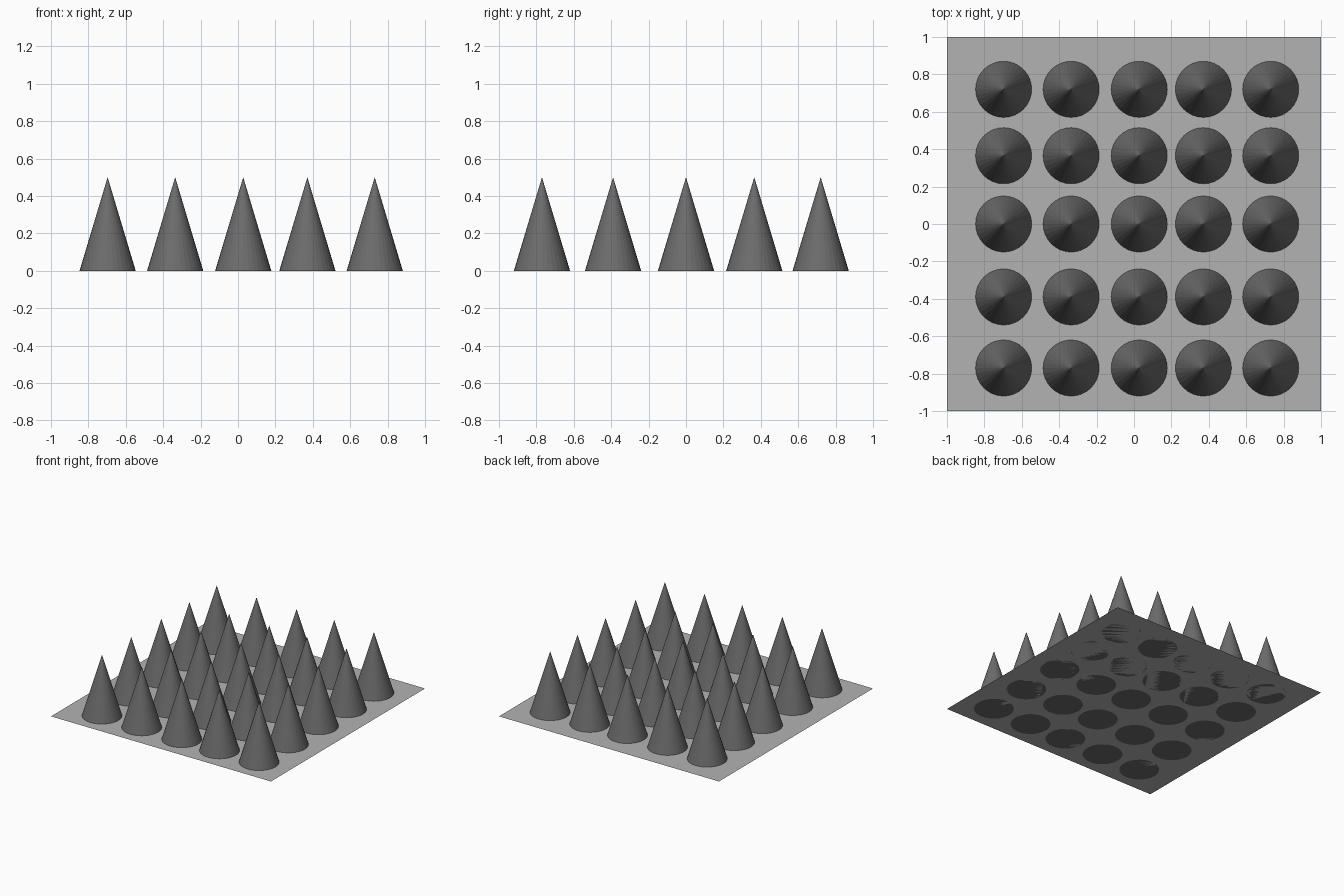
import bpy

if "Cube" in bpy.data.objects:
    bpy.data.objects.remove(bpy.data.objects["Cube"])

RADIUS, HEIGHT, SIDES = 0.15, 0.5, 32
COLUMNS = (-0.697, -0.336, 0.028, 0.371, 0.731)
ROWS = (-0.77, -0.39, 0.0, 0.365, 0.72)


def grey(name, value):
    mat = bpy.data.materials.new(name)
    mat.diffuse_color = (value, value, value, 1)
    mat.use_nodes = True
    mat.node_tree.nodes["Principled BSDF"].inputs["Base Color"].default_value = mat.diffuse_color
    return mat


# Thin square base sheet
bpy.ops.mesh.primitive_plane_add(size=2, location=(0, 0, 0))
base = bpy.context.object
base.name = "base_sheet"
base.data.materials.append(grey("mid_grey", 0.45))

# One closed cone, shared by every spike in the grid
bpy.ops.mesh.primitive_cone_add(vertices=SIDES, radius1=RADIUS, radius2=0, depth=HEIGHT,
                                location=(COLUMNS[0], ROWS[0], HEIGHT / 2))
first = bpy.context.object
first.name = "spike_1_1"
first.data.name = "spike"
first.data.materials.append(grey("dark_grey", 0.15))

# Slightly uneven 5 x 5 grid of spikes
for r, y in enumerate(ROWS, 1):
    for c, x in enumerate(COLUMNS, 1):
        if (r, c) == (1, 1):
            continue
        spike = bpy.data.objects.new(f"spike_{r}_{c}", first.data)
        spike.location = (x, y, HEIGHT / 2)
        bpy.context.collection.objects.link(spike)
